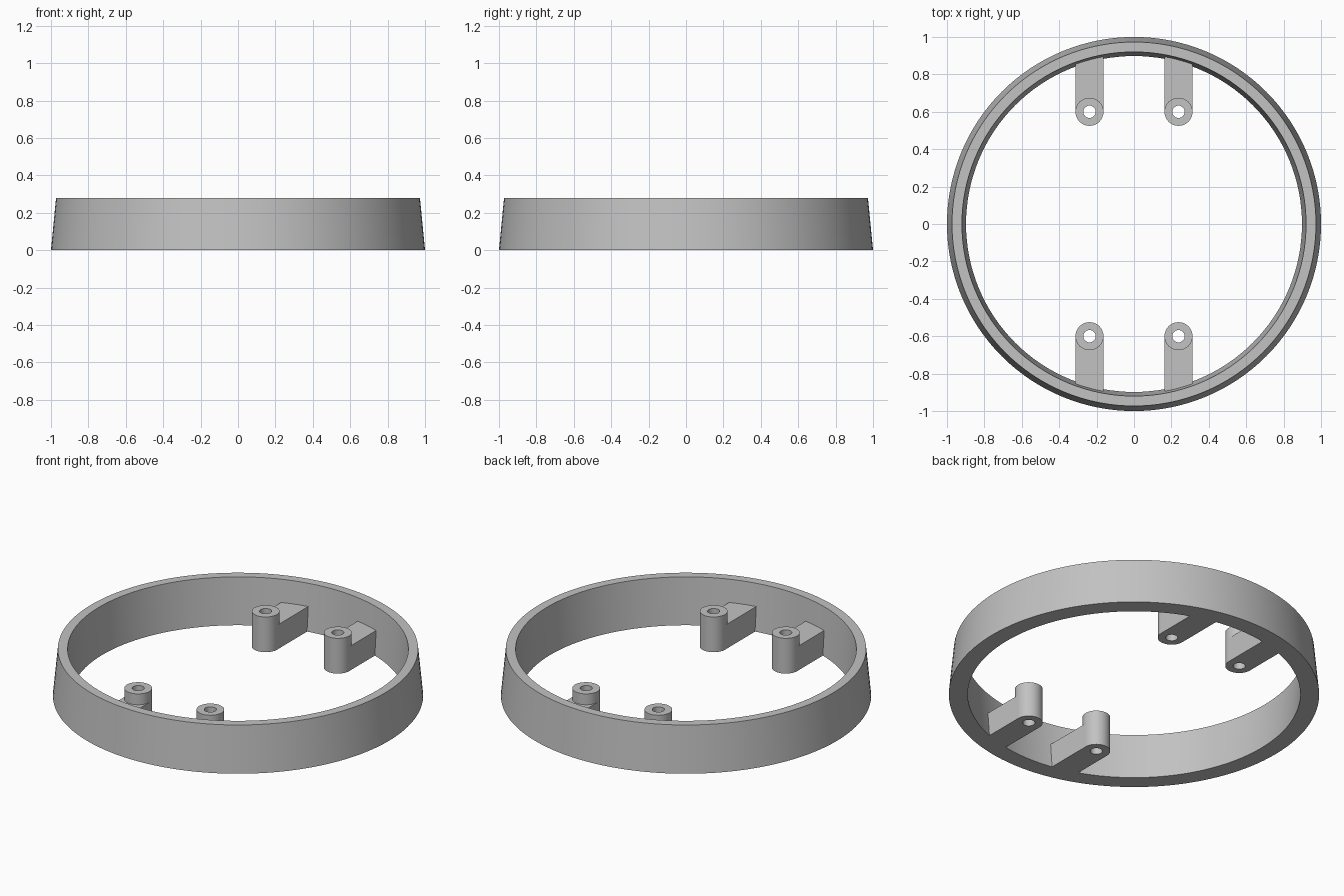
import bpy
import math

if "Cube" in bpy.data.objects:
    bpy.data.objects.remove(bpy.data.objects["Cube"])

grey = bpy.data.materials.new("light_grey")
grey.use_nodes = True
colour = (0.54, 0.54, 0.54, 1)
grey.diffuse_color = colour
grey.node_tree.nodes["Principled BSDF"].inputs["Base Color"].default_value = colour


def make_object(name, verts, faces):
    mesh = bpy.data.meshes.new(name)
    mesh.from_pydata(verts, [], faces)
    mesh.materials.append(grey)
    obj = bpy.data.objects.new(name, mesh)
    bpy.context.collection.objects.link(obj)
    bpy.ops.object.select_all(action="DESELECT")
    obj.select_set(True)
    bpy.context.view_layer.objects.active = obj
    bpy.ops.object.mode_set(mode="EDIT")
    bpy.ops.mesh.select_all(action="SELECT")
    bpy.ops.mesh.normals_make_consistent(inside=False)
    bpy.ops.object.mode_set(mode="OBJECT")
    bpy.ops.object.shade_smooth_by_angle(angle=math.radians(30))
    return obj


def lathe(name, profile, segments, centre=(0, 0)):
    """Spin a closed (radius, z) profile into a hollow ring."""
    n = len(profile)
    verts, faces = [], []
    for i in range(segments):
        a = math.tau * i / segments
        verts += [(centre[0] + r * math.cos(a), centre[1] + r * math.sin(a), z)
                  for r, z in profile]
        j = (i + 1) % segments
        faces += [(i * n + k, j * n + k, j * n + (k + 1) % n, i * n + (k + 1) % n)
                  for k in range(n)]
    return make_object(name, verts, faces)


# Tapered outer rim
RIM_HEIGHT = 0.278
lathe("rim", [(1, 0), (0.973, RIM_HEIGHT), (0.92, RIM_HEIGHT), (0.898, 0)], 128)

# Screw posts and the arms tying them to the rim
POST_X, POST_Y, POST_R, HOLE_R = 0.238, 0.6, 0.075, 0.033
POST_HEIGHT, ARM_HEIGHT, WALL_R = 0.21, 0.145, 0.909
STEPS = 24


def arm(name, sx, sy):
    """Bridge from the half circle of a post to the curve of the rim."""
    verts, faces = [], []
    for i in range(STEPS + 1):
        a = math.pi * i / STEPS
        x = POST_X + POST_R * math.cos(a)
        near = POST_Y + POST_R * math.sin(a)
        far = math.sqrt(WALL_R ** 2 - x ** 2)
        verts += [(sx * x, sy * y, z) for y, z in
                  ((near, 0), (far, 0), (far, ARM_HEIGHT), (near, ARM_HEIGHT))]
    for i in range(STEPS):
        b = i * 4
        faces += [(b + k, b + 4 + k, b + 4 + (k + 1) % 4, b + (k + 1) % 4)
                  for k in range(4)]
    faces += [(0, 1, 2, 3), tuple(STEPS * 4 + k for k in (3, 2, 1, 0))]
    return make_object(name, verts, faces)


for end, sy in (("front", -1), ("back", 1)):
    for side, sx in (("left", 1), ("right", -1)):
        lathe(f"{end}_{side}_post",
              [(POST_R, 0), (POST_R, POST_HEIGHT), (HOLE_R, POST_HEIGHT), (HOLE_R, 0)],
              2 * STEPS, (sx * POST_X, sy * POST_Y))
        arm(f"{end}_{side}_arm", sx, sy)
